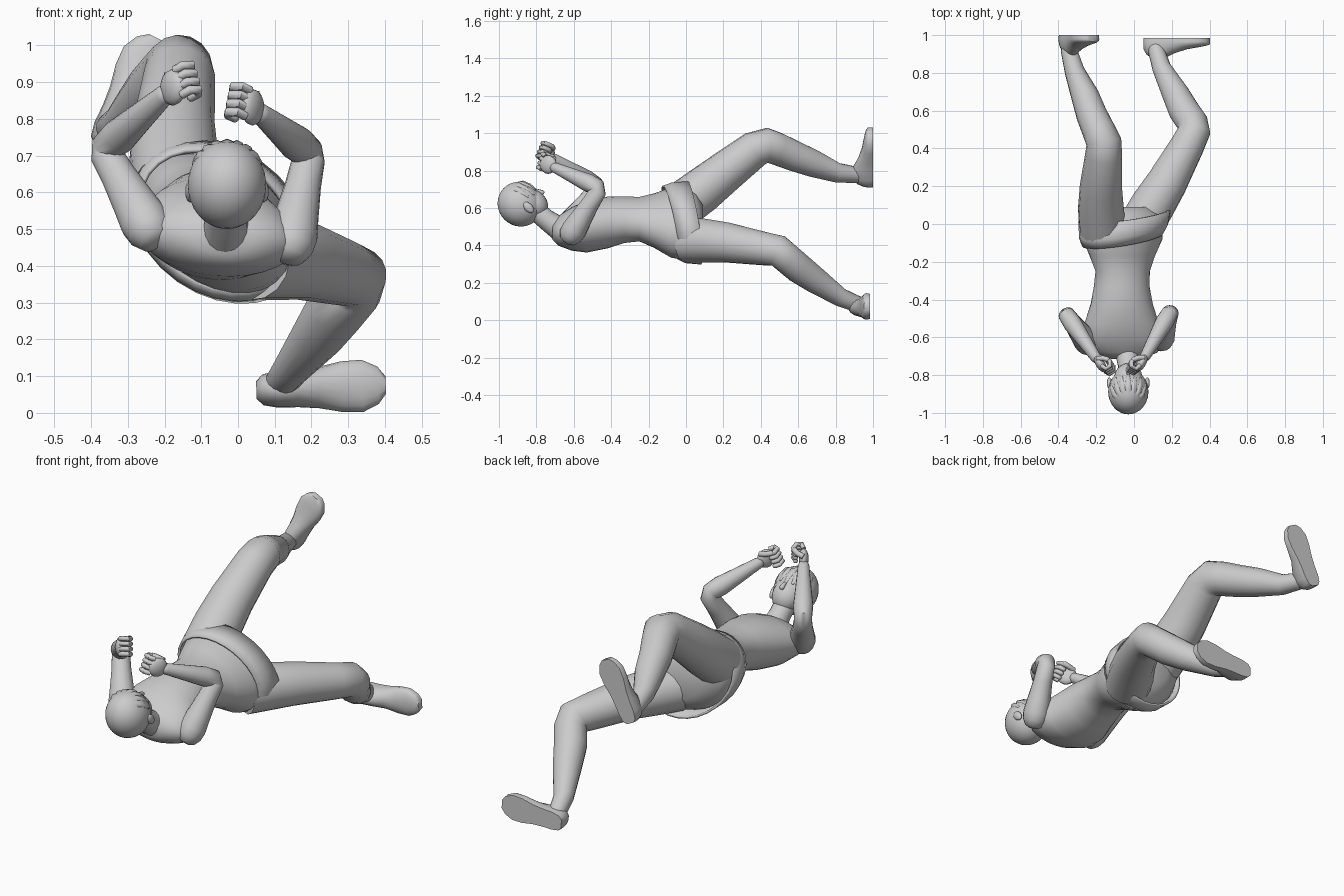
import bpy, bmesh, math
from mathutils import Vector as V, Matrix

if "Cube" in bpy.data.objects:
    bpy.data.objects.remove(bpy.data.objects["Cube"])


def make(name, bm, sharp=50):
    bmesh.ops.recalc_face_normals(bm, faces=bm.faces)
    me = bpy.data.meshes.new(name)
    bm.to_mesh(me)
    bm.free()
    me.polygons.foreach_set("use_smooth", [True] * len(me.polygons))
    me.set_sharp_from_angle(angle=math.radians(sharp))
    ob = bpy.data.objects.new(name, me)
    bpy.context.collection.objects.link(ob)
    return ob


def loft(name, rings, caps=True, sharp=50):
    bm = bmesh.new()
    vs = [[bm.verts.new(p) for p in r] for r in rings]
    n = len(vs[0])
    for a, b in zip(vs, vs[1:]):
        for i in range(n):
            j = (i + 1) % n
            bm.faces.new((a[i], a[j], b[j], b[i]))
    if caps:
        bm.faces.new(vs[0])
        bm.faces.new(vs[-1])
    return make(name, bm, sharp)


def tube(name, pts, n=16):
    """Round limb through (x, y, z, radius) points, with a rounded end."""
    c = [V(p[:3]) for p in pts]
    rad = [p[3] for p in pts]
    d = (c[-1] - c[-2]).normalized()
    c += [c[-1] + d * rad[-1] * .6, c[-1] + d * rad[-1] * .9]
    rad += [rad[-1] * .8, rad[-1] * .35]
    rings, side = [], None
    for i, p in enumerate(c):
        t = (c[min(i + 1, len(c) - 1)] - c[max(i - 1, 0)]).normalized()
        if side is None:
            side = t.orthogonal()
        side = (side - t * side.dot(t)).normalized()
        up = t.cross(side)
        rings.append([p + (side * math.cos(a) + up * math.sin(a)) * rad[i]
                      for a in (2 * math.pi * k / n for k in range(n))])
    return loft(name, rings)


def ball(name, centre, radii, axes=None, seg=24):
    bm = bmesh.new()
    bmesh.ops.create_uvsphere(bm, u_segments=seg, v_segments=seg // 2, radius=1)
    rot = Matrix(axes).transposed().to_4x4() if axes else Matrix()
    bmesh.ops.transform(bm, verts=bm.verts,
                        matrix=Matrix.Translation(centre) @ rot @ Matrix.Diagonal((*radii, 1)))
    return make(name, bm)


def oval(y, cx, cz, a, b, roll, tilt_z=0, tilt_x=0, n=28):
    r = math.radians(roll)
    out = []
    for k in range(n):
        t = 2 * math.pi * k / n
        u, w = a * math.cos(t), b * math.sin(t)
        x = u * math.cos(r) + w * math.sin(r)
        z = -u * math.sin(r) + w * math.cos(r)
        out.append(V((cx + x, y + tilt_z * z + tilt_x * x, cz + z)))
    return out


# Torso, twisting from level shoulders to rolled hips
torso = [(-.715, -.04, .475, .08, .045, 4), (-.68, -.045, .478, .17, .08, 5),
         (-.61, -.055, .488, .222, .115, 6), (-.53, -.065, .5, .2, .137, 8),
         (-.42, -.065, .522, .165, .137, 12), (-.33, -.065, .537, .15, .122, 18),
         (-.25, -.06, .54, .15, .112, 24), (-.17, -.062, .532, .185, .13, 30),
         (-.08, -.06, .522, .23, .165, 35), (.0, -.06, .515, .235, .172, 36),
         (.05, -.05, .51, .215, .15, 36), (.09, -.035, .51, .13, .09, 36)]
loft("torso", [oval(*s) for s in torso])

# Slanted waistband standing slightly off the hips
band = loft("waistband", [oval(-.085, -.06, .523, .23, .178, 35, -.17, .12),
                          oval(-.04, -.055, .52, .253, .195, 35, -.15, .12),
                          oval(.045, -.05, .52, .265, .2, 35, -.13, .1)], caps=False)
m = band.modifiers.new("thickness", "SOLIDIFY")
m.thickness = .012

# Legs
tube("raised_leg", [(-.165, -.03, .61, .125), (-.175, .08, .69, .122), (-.175, .2, .785, .112),
                    (-.16, .37, .915, .098), (-.16, .435, .935, .094), (-.185, .49, .915, .088),
                    (-.225, .58, .877, .082), (-.26, .68, .838, .074),
                    (-.315, .81, .788, .053), (-.345, .92, .775, .043)])
tube("lowered_leg", [(.04, .0, .425, .118), (.1, .1, .425, .118), (.175, .22, .415, .108),
                     (.285, .42, .382, .09), (.32, .495, .37, .086), (.31, .535, .335, .083),
                     (.265, .6, .28, .082), (.22, .69, .215, .072),
                     (.145, .83, .12, .05), (.115, .93, .08, .043)])


# Feet: flat sole facing +y
def foot(name, heel, toe, sole):
    heel, toe = V((heel[0], sole, heel[1])), V((toe[0], sole, toe[1]))
    f = toe - heel
    side, up = f.normalized().cross(V((0, 1, 0))), V((0, -1, 0))
    rings = []
    for t, w, h in [(0, .024, .06), (.05, .042, .09), (.16, .05, .118), (.32, .051, .108),
                    (.48, .056, .08), (.66, .069, .06), (.82, .071, .05),
                    (.94, .051, .042), (1, .024, .034)]:
        ring = []
        for k in range(18):
            a = 2 * math.pi * k / 18
            s = math.sin(a)
            lift = .022 + (h - .022) * s if s > -.01 else 0
            ring.append(heel + f * t + side * w * math.cos(a) + up * lift)
        rings.append(ring)
    loft(name, rings, sharp=60)


foot("raised_foot", (-.37, .72), (-.22, 1.02), 1)
foot("lowered_foot", (.05, .062), (.402, .076), .985)


# Arms and fists
def arm(tag, shoulder, elbow, wrist, inward):
    s, e, w = V(shoulder), V(elbow), V(wrist)
    at = lambda a, b, t, r: (*a.lerp(b, t), r)
    tube(tag + "_arm", [at(s, e, -.21, .02), at(s, e, -.17, .045), at(s, e, -.06, .063),
                        at(s, e, .08, .068), at(s, e, .3, .06),
                        at(s, e, .65, .049), at(s, e, .93, .045), at(e, w, .05, .044),
                        at(e, w, .25, .049), at(e, w, .6, .039), at(e, w, 1, .028)])
    d = (w - e).normalized()
    up = V((0, 0, 1))
    across = (up - d * up.dot(d)).normalized()
    palm = across.cross(d) * inward
    c = w + d * .045
    ball(tag + "_palm", c, (.05, .05, .024), (d, across, palm), 16)
    for i in range(4):
        k = c + d * .03 + across * (i - 1.5) * .025
        path = [k, k + d * .028 + palm * .01, k + d * .03 + palm * .036,
                k + d * .005 + palm * .05, k - d * .015 + palm * .04]
        tube(f"{tag}_finger_{i + 1}", [(*p, .0125) for p in path], 8)
    k = c - d * .02 + across * .04
    tube(tag + "_thumb", [(*p, .014) for p in
                          (k, k + d * .02 + palm * .03, k + d * .04 + palm * .045)], 8)


arm("left", (-.245, -.63, .505), (-.365, -.47, .715), (-.2, -.71, .865), 1)
arm("right", (.145, -.61, .465), (.195, -.46, .705), (.06, -.7, .815), -1)

# Neck
tube("neck", [(-.04, -.61, .46, .08), (-.035, -.68, .49, .064),
              (-.03, -.75, .54, .055), (-.03, -.82, .6, .055)])

# Head looks up and along +y
X, F, U = V((1, 0, 0)), V((0, .707, .707)), V((0, -.707, .707))
C = V((-.03, -.888, .62))
ball("head", C, (.107, .117, .122), (X, F, U), 32)
ball("jaw", C + F * .052 - U * .05, (.075, .072, .085), (X, F, U))
tube("nose", [(*(C + F * .117 - U * .012), .008), (*(C + F * .128 - U * .04), .013)], 8)
for sx, tag in ((-1, "left"), (1, "right")):
    ball(tag + "_ear", C + X * sx * .1 + F * .02 - U * .045, (.014, .022, .036), (X, F, U), 14)

# Hair locks lying close over the forehead
for i in range(7):
    a = math.radians(-60 + 20 * i)
    out = F * math.cos(a) + X * math.sin(a) * .9
    drop = .012 * (i % 2)
    tube(f"fringe_lock_{i + 1}", [(*(C + out * .05 + U * .085), .02), (*(C + out * .084 + U * .062), .023),
                                  (*(C + out * .1 + U * .03), .019),
                                  (*(C + out * .113 - U * drop), .008)], 8)
